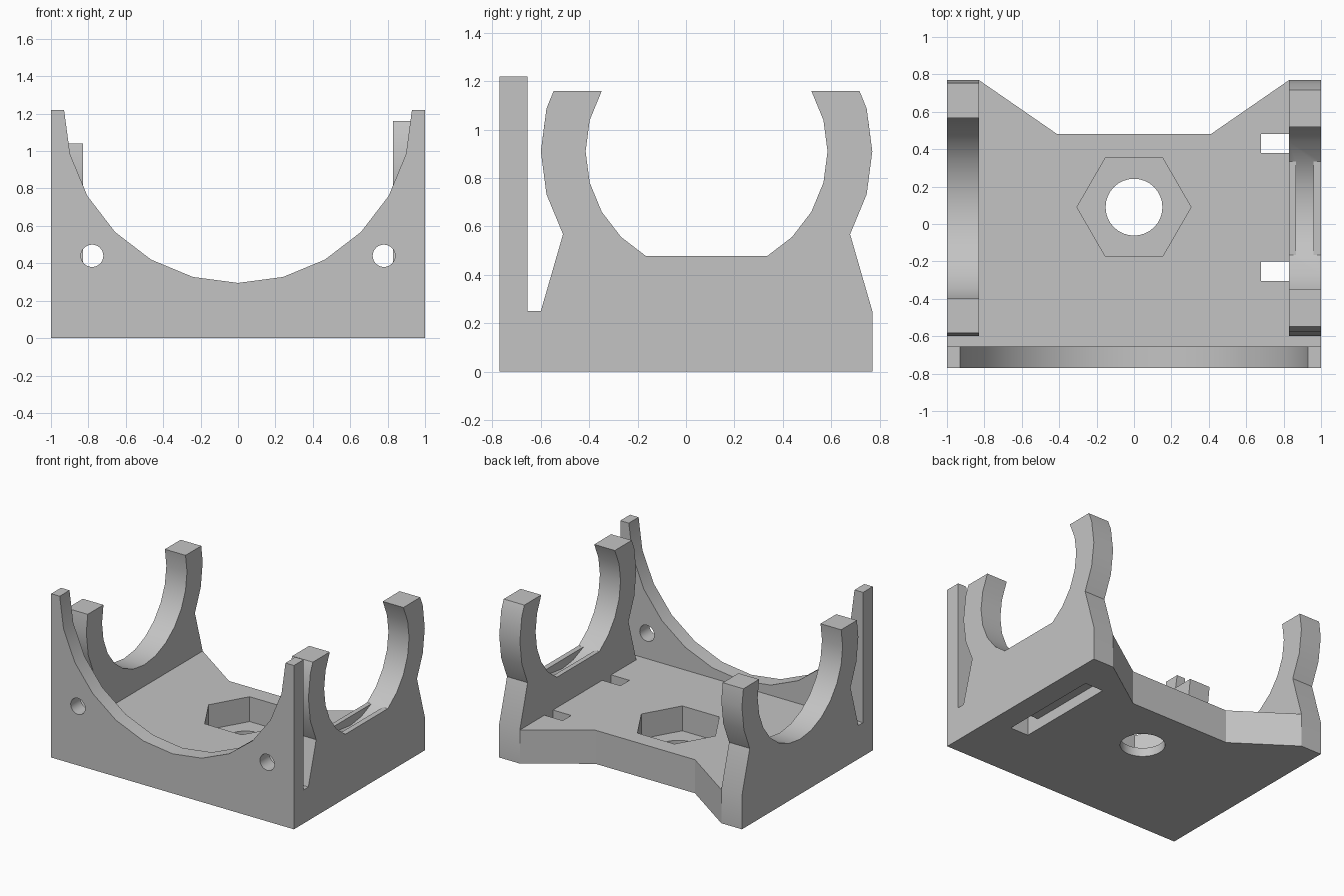
import bpy, bmesh
from math import sin, cos, radians, pi
from mathutils import Vector

if "Cube" in bpy.data.objects:
    bpy.data.objects.remove(bpy.data.objects["Cube"], do_unlink=True)

grey = bpy.data.materials.new("plain_grey")
grey.use_nodes = True
grey.diffuse_color = (0.55, 0.55, 0.55, 1)
grey.node_tree.nodes["Principled BSDF"].inputs["Base Color"].default_value = grey.diffuse_color

MID = 0.085      # arch centre along y
AXLE = 0.91      # arch centre height
INNER, OUTER = 0.5, 0.685
FLOOR = 0.25     # base thickness


def prism(name, points, axis, lo, hi):
    """Extrude a 2D outline along x, y or z."""
    place = {"x": lambda a, b, t: (t, a, b),
             "y": lambda a, b, t: (a, t, b),
             "z": lambda a, b, t: (a, b, t)}[axis]
    bm = bmesh.new()
    face = bm.faces.new([bm.verts.new(place(a, b, lo)) for a, b in points])
    out = bmesh.ops.extrude_face_region(bm, geom=[face])
    verts = [g for g in out["geom"] if isinstance(g, bmesh.types.BMVert)]
    bmesh.ops.translate(bm, verts=verts, vec=Vector(place(0, 0, hi - lo)))
    bmesh.ops.recalc_face_normals(bm, faces=bm.faces)
    mesh = bpy.data.meshes.new(name)
    bm.to_mesh(mesh)
    bm.free()
    mesh.materials.append(grey)
    obj = bpy.data.objects.new(name, mesh)
    bpy.context.collection.objects.link(obj)
    return obj


def rect(a0, a1, b0, b1):
    return [(a0, b0), (a1, b0), (a1, b1), (a0, b1)]


def ring(cx, cy, r, n):
    return [(cx + r * cos(2 * pi * i / n), cy + r * sin(2 * pi * i / n)) for i in range(n)]


def arc(r, start, end, step, cz):
    return [(r * cos(radians(a)), cz + r * sin(radians(a))) for a in range(start, end, step)]


def combine(target, other, operation):
    mod = target.modifiers.new(operation, "BOOLEAN")
    mod.operation, mod.solver, mod.object = operation, "EXACT", other
    with bpy.context.temp_override(object=target, active_object=target):
        bpy.ops.object.modifier_apply(modifier=mod.name)
    bpy.data.objects.remove(other, do_unlink=True)


def mirrored(half):
    """Close a half outline by its mirror image, sharing a centre point."""
    return half + [(-a, b) for a, b in reversed(half) if a > 1e-4]


def cradle_outline(top, top_half, tip_angle, low_angle):
    """Side wall with two curved arms around the arch."""
    half = [(OUTER, 0), (OUTER, FLOOR)]
    half += arc(OUTER, -30, tip_angle, 15, AXLE)
    half += [(top_half, top)]
    half += [(INNER * cos(radians(tip_angle)), top)]
    half += arc(INNER, tip_angle - 15, low_angle - 1, -15, AXLE)
    return [(MID + a, b) for a, b in mirrored(half)]


# Base with the tapered notch at the back
body = prism("cradle_body", mirrored([(1, -0.77), (1, 0.77), (0.83, 0.77), (0.41, 0.48)]),
             "z", 0, FLOOR)

# Front plate with a wide round cutout
front_half = [(1, 0), (1, 1.22), (0.93, 1.22)] + arc(0.93, -15, -91, -15, 1.225)
combine(body, prism("front_plate", mirrored(front_half), "y", -0.77, -0.655), "UNION")

# Side walls: taller flat-bottomed one on the left, lower round one on the right
combine(body, prism("left_wall", cradle_outline(1.16, 0.632, 30, -60), "x", 0.83, 1), "UNION")
combine(body, prism("right_wall", cradle_outline(1.04, 0.668, 15, -90), "x", -1, -0.83), "UNION")

# Round groove in the floor of the left arch
groove = [(MID + 0.25, 0.6)] + [(MID + a, b) for a, b in arc(INNER, -60, -121, -15, AXLE)]
groove += [(MID - 0.25, 0.6)]
combine(body, prism("groove_cutter", groove, "x", 0.865, 0.96), "DIFFERENCE")

# Hexagonal pocket and centre hole
combine(body, prism("hex_cutter", ring(0, 0.09, 0.305, 6), "z", 0.065, 0.5), "DIFFERENCE")
combine(body, prism("hole_cutter", ring(0, 0.09, 0.152, 32), "z", -0.2, 0.5), "DIFFERENCE")

# Screw holes in the front plate
for side in (-1, 1):
    combine(body, prism("screw_cutter", ring(side * 0.78, 0.44, 0.06, 24), "y", -0.9, -0.62),
            "DIFFERENCE")

# Strap channel underneath with an opening at each end
channel = [(-0.305, -0.1), (0.48, -0.1), (0.48, 0.3), (0.38, 0.3),
           (0.38, 0.08), (-0.2, 0.08), (-0.2, 0.3), (-0.305, 0.3)]
combine(body, prism("strap_cutter", channel, "x", 0.68, 0.83), "DIFFERENCE")

# Clean up coplanar seams and shade
bm = bmesh.new()
bm.from_mesh(body.data)
bmesh.ops.remove_doubles(bm, verts=bm.verts, dist=0.0005)
bmesh.ops.dissolve_limit(bm, angle_limit=radians(0.5), verts=bm.verts, edges=bm.edges)
bm.to_mesh(body.data)
bm.free()
bpy.ops.object.select_all(action="DESELECT")
body.select_set(True)
bpy.context.view_layer.objects.active = body
bpy.ops.object.shade_smooth_by_angle(angle=radians(25))
